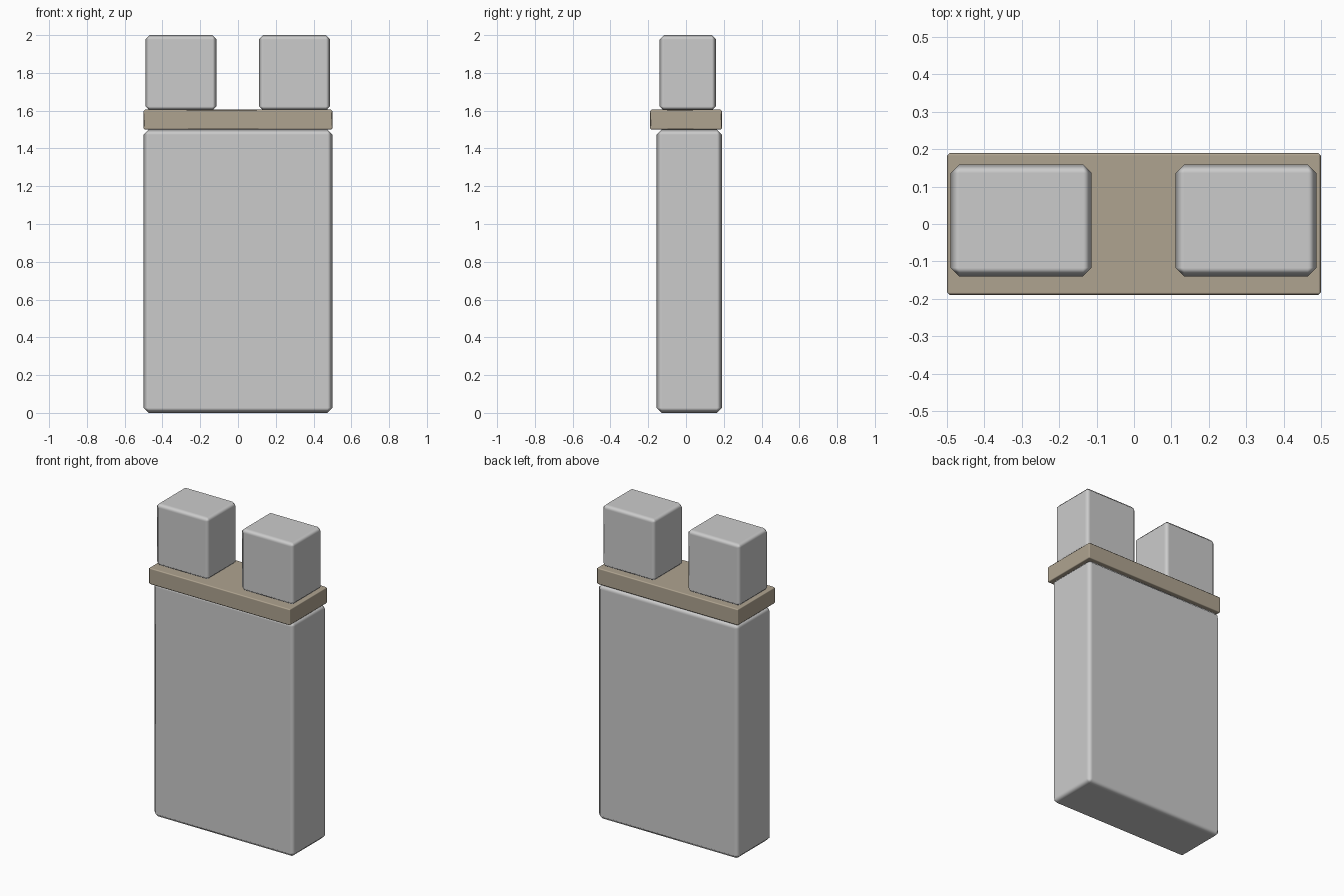
import bpy
import bmesh

if "Cube" in bpy.data.objects:
    bpy.data.objects.remove(bpy.data.objects["Cube"])


def block(name, x, y, z, bevel, mat=None):
    """Chamfered box from (min, max) ranges, smooth shaded with flat faces."""
    bm = bmesh.new()
    bmesh.ops.create_cube(bm, size=1)
    for v in bm.verts:
        v.co = [r[0] if c < 0 else r[1] for c, r in zip(v.co, (x, y, z))]
    for f in bm.faces:
        f.smooth = True
    mesh = bpy.data.meshes.new(name)
    bm.to_mesh(mesh)
    bm.free()
    obj = bpy.data.objects.new(name, mesh)
    bpy.context.collection.objects.link(obj)
    mod = obj.modifiers.new("chamfer", "BEVEL")
    mod.width = bevel
    mod.segments = 1
    mod.limit_method = "NONE"
    mod.harden_normals = True
    if mat:
        mesh.materials.append(mat)
    return obj


stone = bpy.data.materials.new("brown_stone")
stone.diffuse_color = (0.43, 0.37, 0.28, 1)
stone.use_nodes = True
stone.node_tree.nodes["Principled BSDF"].inputs["Base Color"].default_value = stone.diffuse_color

# Wall body, set back slightly at the front
block("wall", (-0.5, 0.5), (-0.155, 0.19), (0, 1.5), 0.027)

# Thin ledge on top of the wall
block("ledge", (-0.5, 0.5), (-0.19, 0.19), (1.5, 1.605), 0.007, stone)

# Pair of battlement blocks
for side, x in (("left", (-0.49, -0.113)), ("right", (0.111, 0.488))):
    block("battlement_" + side, x, (-0.14, 0.159), (1.6, 2.0), 0.023)
